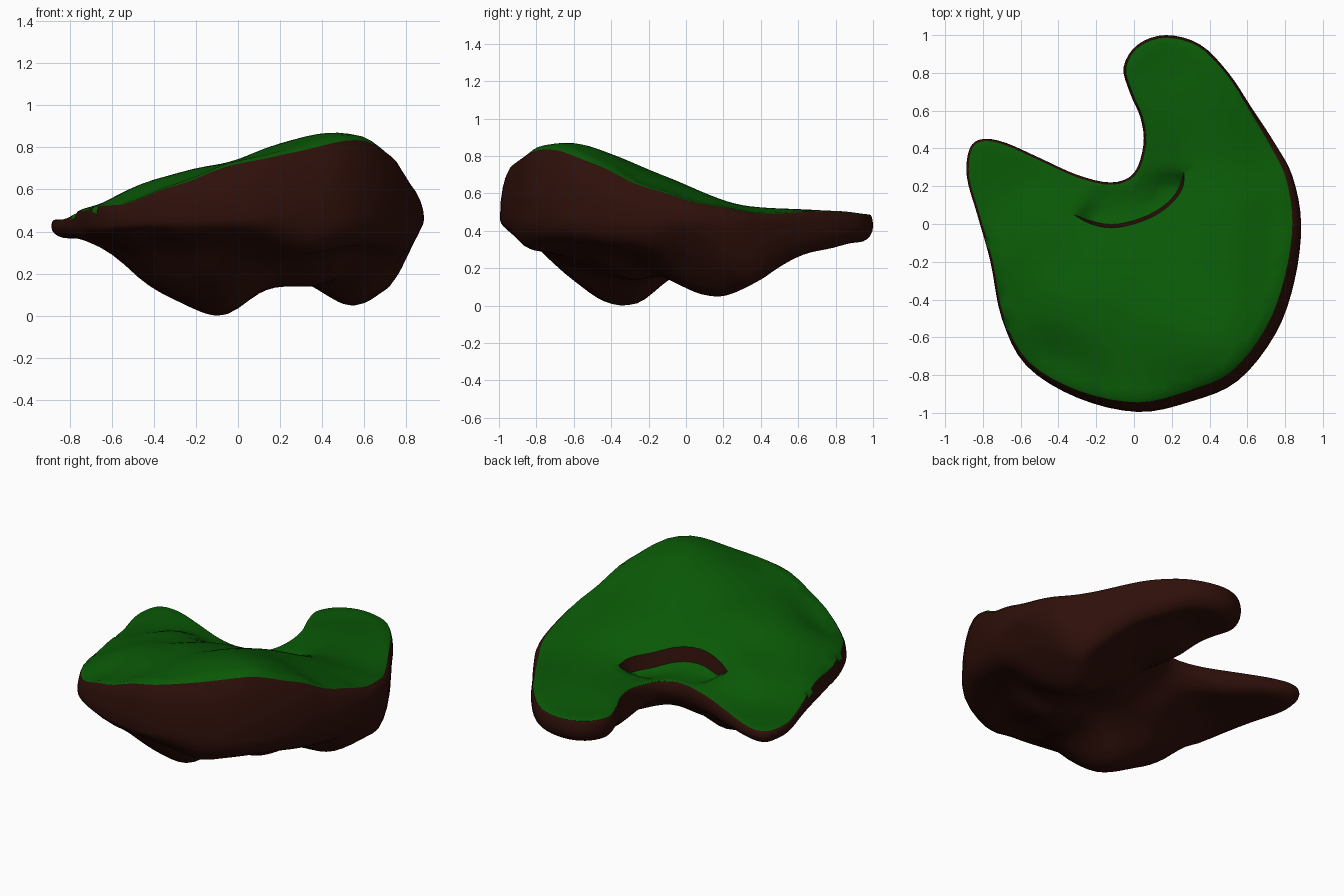
import bpy, bmesh, math
from mathutils import Vector as V
from mathutils.geometry import delaunay_2d_cdt, interpolate_bezier

if "Cube" in bpy.data.objects:
    bpy.data.objects.remove(bpy.data.objects["Cube"])

# Plan outline of the crescent island (anticlockwise)
OUTLINE = [(.17, 1), (.02, .95), (-.055, .83), (-.02, .69), (.035, .56), (.05, .42), (0, .27),
           (-.12, .22), (-.3, .26), (-.5, .35), (-.68, .43), (-.8, .45), (-.87, .4), (-.885, .25),
           (-.83, .05), (-.76, -.2), (-.7, -.5), (-.57, -.75), (-.3, -.92), (.02, -.995),
           (.3, -.94), (.55, -.83), (.75, -.58), (.85, -.3), (.885, 0), (.84, .25),
           (.75, .42), (.62, .62), (.5, .8), (.35, .95)]
# Line of the small cliff on the grass
CLIFF = [(-.32, .05), (-.23, 0), (-.12, -.02), (0, 0), (.12, .05), (.21, .12), (.26, .2), (.265, .28)]
# Height samples of the grass and of the underside
TOP = [(0, -.95, .74), (.3, -.9, .8), (.55, -.78, .85), (.72, -.5, .78), (.8, -.2, .64),
       (.8, .1, .55), (.7, .4, .5), (.5, .75, .51), (.2, .95, .49), (0, .85, .49), (.1, .5, .5),
       (-.3, -.88, .63), (-.55, -.7, .54), (-.68, -.4, .51), (-.75, 0, .48), (-.83, .35, .46),
       (-.55, .33, .47), (-.2, .2, .48), (.05, .27, .48), (.45, -.62, .88), (.2, -.6, .82),
       (-.1, -.6, .72), (-.4, -.45, .65), (-.4, -.1, .59), (0, -.3, .71), (.4, -.4, .81),
       (.45, -.15, .7), (.5, .05, .62), (.45, .3, .54), (.35, .55, .52), (-.05, -.08, .63),
       (-.52, -.4, .61), (-.6, -.15, .55)]
BOTTOM = [(-.08, -.41, 0), (-.25, -.34, .06), (-.4, -.27, .13), (.12, -.36, .13), (.3, -.4, .155),
          (.58, .12, .035), (.68, .15, .11), (.57, -.1, .16), (.25, .05, .18), (-.1, 0, .2),
          (-.55, -.1, .32), (-.75, .25, .37), (-.4, .2, .34), (-.05, .2, .34), (.25, .4, .25),
          (.48, .4, .19), (.4, .6, .28), (.15, .85, .34), (.78, .1, .3), (.75, -.3, .31),
          (.55, -.6, .33), (.1, -.7, .27), (0, -.9, .38), (-.4, -.7, .36), (-.62, -.45, .36),
          (.3, -.57, .25), (-.12, -.58, .13), (-.35, -.5, .19), (.42, .1, .12)]


def smooth_line(pts, closed, steps=4):
    p = [V(q) for q in pts]
    n, out = len(p), []
    at = (lambda i: p[i % n]) if closed else (lambda i: p[max(0, min(n - 1, i))])
    for i in range(n if closed else n - 1):
        a, b = at(i), at(i + 1)
        h1, h2 = a + (b - at(i - 1)) / 6, b - (at(i + 2) - a) / 6
        out += [q.to_2d() for q in interpolate_bezier(a, h1, h2, b, steps + 1)[:-1]]
    return out if closed else out + [p[-1]]


def height(samples, p, s):
    w = [math.exp(-((p.x - x) ** 2 + (p.y - y) ** 2) / s ** 2) + 1e-9 for x, y, z in samples]
    return sum(a * q[2] for a, q in zip(w, samples)) / sum(w)


def fitted(samples, s, rounds=4):
    """Adjust the samples so the blended surface really passes near them."""
    cur = list(samples)
    for _ in range(rounds):
        cur = [(x, y, c[2] + .8 * (z - height(cur, V((x, y)), s)))
               for (x, y, z), c in zip(samples, cur)]
    return cur


def normals(line, closed):
    n, res = len(line), []
    for i in range(n):
        a = line[i - 1] if closed or i else line[0]
        b = line[(i + 1) % n] if closed else line[min(n - 1, i + 1)]
        t = (b - a).normalized()
        res.append(V((-t.y, t.x)))
    return res


rim = smooth_line(OUTLINE, True)
rim_n = normals(rim, True)
arc = smooth_line(CLIFF, False, 3)
arc_n = normals(arc, False)
taper = [min(1, 2.2 * max(0, math.sin(math.pi * i / (len(arc) - 1)))) for i in range(len(arc))]
TOP_FIT, BOTTOM_FIT = fitted(TOP, .2), fitted(BOTTOM, .18)
DROP = .085


def rim_dist(p):
    return min((p - q).length for q in rim)


def inside(p):
    hit = False
    for a, b in zip(rim, rim[1:] + rim[:1]):
        if (a.y > p.y) != (b.y > p.y) and p.x < a.x + (b.x - a.x) * (p.y - a.y) / (b.y - a.y):
            hit = not hit
    return hit


def heft(p):     # thick walls at the front right, thin elsewhere
    return max(0, min(1, (p.x - p.y) * .7 + .1))


def mid(p):      # height of the widest line
    return .425 + .05 * heft(p)


def build_surface(top):
    """Triangulate the plan, lift it, return vertices and (face, is_grass)."""
    pts, zs, tags = [], [], []

    def add(p, z, tag):
        pts.append(p)
        zs.append(z)
        tags.append(tag)

    lift = (lambda p: height(TOP_FIT, p, .2)) if top else (lambda p: height(BOTTOM_FIT, p, .18))
    width = (lambda p: .018 + .07 * heft(p)) if top else (lambda p: .08 + .03 * heft(p))
    for p in rim:
        add(p, mid(p), 0)
    faces = [list(range(len(rim)))]
    # rounded edge rings
    for f in (.06, .2, .4, .68, 1):
        for p, n in zip(rim, rim_n):
            d = f * width(p)
            q = p + n * d
            if rim_dist(q) > d * .85:
                add(q, mid(p) + (lift(q) - mid(p)) * math.sqrt(1 - (1 - f) ** 2), f)
    # cliff edges
    if top:
        k, m = len(pts), len(arc)
        for p in arc:
            add(p, lift(p), "high")
        for i in range(m - 2, 0, -1):
            add(arc[i] + arc_n[i] * .018 * taper[i], lift(arc[i]) - DROP * taper[i], "low")
        faces.append(list(range(k, len(pts))))
    # interior grid
    step = .05
    for r in range(-24, 25):
        for c in range(-20, 21):
            p = V((c * step + (r % 2) * step / 2, r * step * .866))
            if not inside(p) or rim_dist(p) < width(p) + .03:
                continue
            z = lift(p)
            if top:
                i = min(range(len(arc)), key=lambda j: (p - arc[j]).length)
                d = (p - arc[i]).length
                if d < .04:
                    continue
                if (p - arc[i]).dot(arc_n[i]) > 0:
                    z -= DROP * taper[i] * math.exp(-(d / .14) ** 2)
            add(p, z, 1)
    vs, _, fs, orig, _, _ = delaunay_2d_cdt(pts, [], faces, 1, 1e-5)
    src = [o[0] if o else min(range(len(pts)), key=lambda j: (pts[j] - v).length)
           for v, o in zip(vs, orig)]
    verts = [(v.x, v.y, zs[j]) for v, j in zip(vs, src)]
    out = []
    for f in fs:
        t = [tags[src[i]] for i in f]
        wall = "high" in t and "low" in t and all(isinstance(q, str) for q in t)
        edge = all(not isinstance(q, str) and q < .7 for q in t)
        out.append((f if top else f[::-1], top and not wall and not edge))
    return verts, out


def make(name, parts, color):
    bm = bmesh.new()
    for verts, faces in parts:
        bv = [bm.verts.new(v) for v in verts]
        for f in faces:
            bm.faces.new([bv[i] for i in f])
    bmesh.ops.remove_doubles(bm, verts=bm.verts, dist=1e-4)
    bmesh.ops.delete(bm, geom=[v for v in bm.verts if not v.link_faces], context='VERTS')
    for f in bm.faces:
        f.smooth = True
    me = bpy.data.meshes.new(name)
    bm.to_mesh(me)
    bm.free()
    mat = bpy.data.materials.new(name)
    mat.diffuse_color = color
    mat.use_nodes = True
    mat.node_tree.nodes["Principled BSDF"].inputs["Base Color"].default_value = mat.diffuse_color
    me.materials.append(mat)
    ob = bpy.data.objects.new(name, me)
    bpy.context.collection.objects.link(ob)
    return ob


tv, tf = build_surface(True)
bv, bf = build_surface(False)
low = min(v[2] for v in bv)
tv, bv = [[(x, y, z - low) for x, y, z in s] for s in (tv, bv)]
# Rock: underside, side walls and cliff face; grass: the top
make("rock_base", [(tv, [f for f, g in tf if not g]), (bv, [f for f, g in bf])], (.028, .005, .003, 1))
make("grass_top", [(tv, [f for f, g in tf if g])], (.003, .1, .002, 1))
